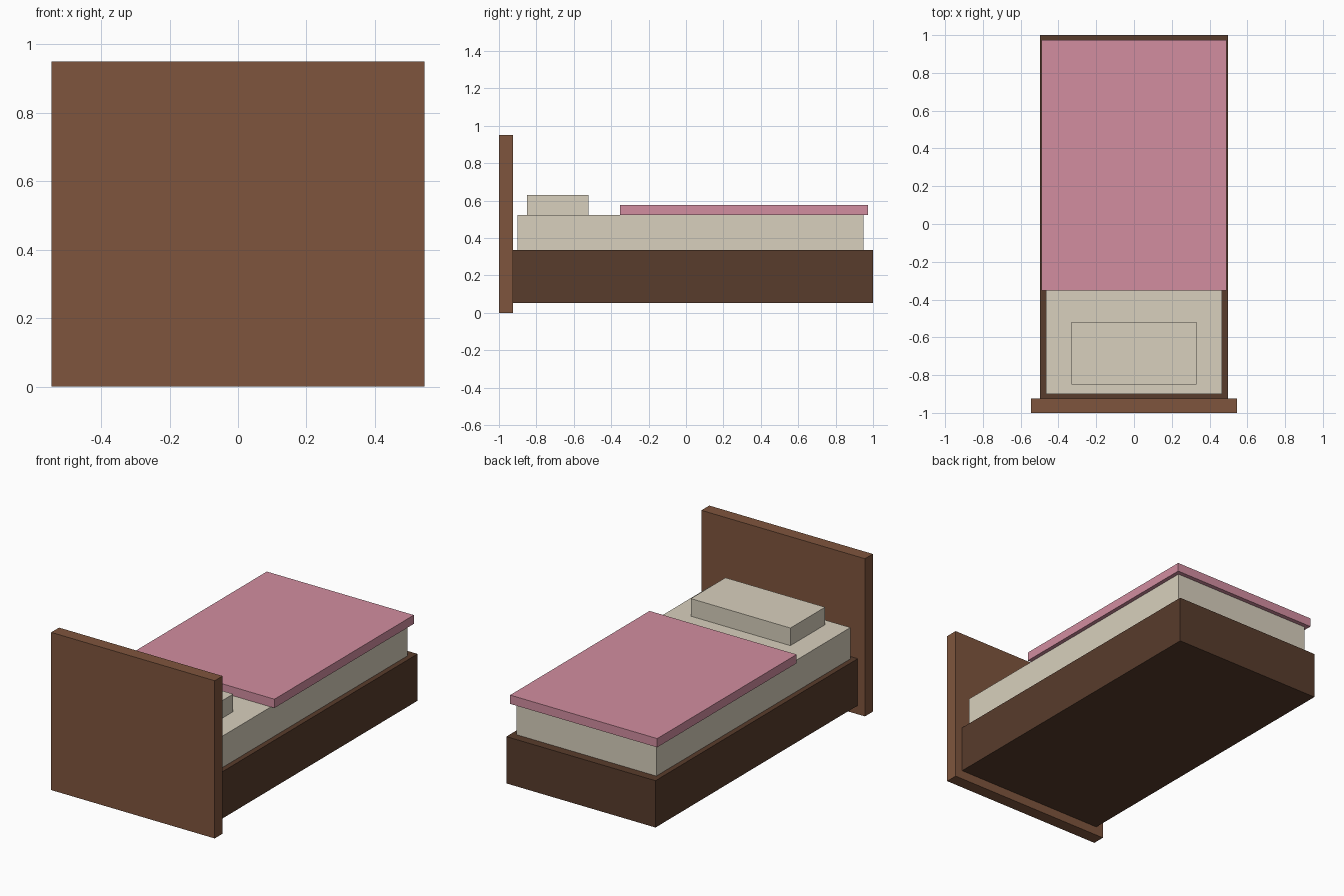
import bpy

if "Cube" in bpy.data.objects:
    bpy.data.objects.remove(bpy.data.objects["Cube"])


def material(name, rgb):
    m = bpy.data.materials.new(name)
    m.diffuse_color = (*rgb, 1)
    m.use_nodes = True
    m.node_tree.nodes["Principled BSDF"].inputs["Base Color"].default_value = m.diffuse_color
    return m


def box(name, half_width, y, z, mat):
    """Box centred on x = 0, spanning the given y and z ranges."""
    bpy.ops.mesh.primitive_cube_add(size=1)
    ob = bpy.context.object
    ob.name = name
    for v in ob.data.vertices:
        v.co = (v.co.x * 2 * half_width,
                y[0] if v.co.y < 0 else y[1],
                z[0] if v.co.z < 0 else z[1])
    ob.data.materials.append(mat)
    return ob


wood = material("wood", (0.212, 0.091, 0.047))
dark_wood = material("dark_wood", (0.098, 0.045, 0.025))
linen = material("linen", (0.69, 0.63, 0.51))
pink = material("pink_fabric", (0.645, 0.27, 0.352))

# Wooden structure
box("headboard", 0.545, (-1.0, -0.925), (0.0, 0.95), wood)
box("bed_frame", 0.497, (-0.925, 1.0), (0.053, 0.335), dark_wood)

# Bedding
box("mattress", 0.466, (-0.90, 0.948), (0.335, 0.524), linen)
box("pillow", 0.332, (-0.85, -0.52), (0.524, 0.63), linen)
box("blanket", 0.49, (-0.353, 0.974), (0.524, 0.577), pink)
